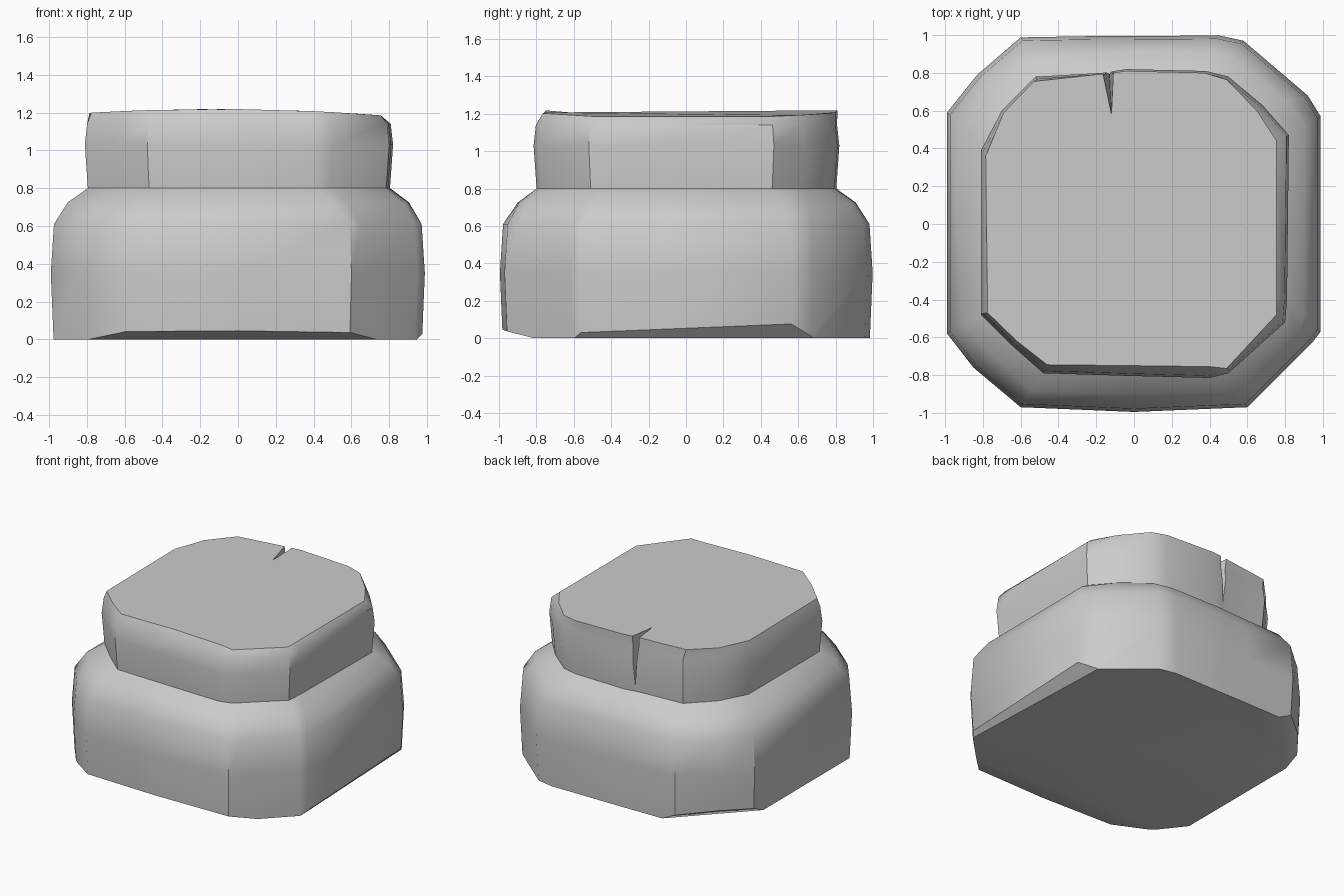
import bpy, bmesh
from mathutils import Vector

if "Cube" in bpy.data.objects:
    bpy.data.objects.remove(bpy.data.objects["Cube"])

# Plan outlines, counter-clockwise from the front left: base, upper block, top rim
BASE = [(-.6, -.97), (0, -.995), (.6, -.97), (.66, -.91), (.95, -.62), (.988, -.57),
        (.988, .57), (.92, .68), (.58, .97), (.45, .998), (0, .995), (-.2, .995),
        (-.6, .988), (-.83, .79), (-.99, .59), (-.99, -.58), (-.85, -.76)]
UPPER = [(-.48, -.79), (0, -.805), (.4, -.815), (.5, -.79), (.8, -.52), (.81, -.4),
         (.82, .47), (.68, .63), (.5, .78), (.38, .81), (-.04, .82), (-.17, .8),
         (-.52, .78), (-.7, .6), (-.81, .39), (-.81, -.48), (-.65, -.64)]
RIM = [(-.46, -.745), (0, -.75), (.4, -.755), (.49, -.765), (.755, -.48), (.755, -.4),
       (.755, .44), (.65, .6), (.49, .765), (.37, .8), (-.04, .81), (-.16, .795),
       (-.53, .755), (-.69, .59), (-.785, .36), (-.775, -.47), (-.62, -.62)]


def scaled(outline, s):
    return [(x * s, y * s) for x, y in outline]


def blend(a, b, t):
    return [tuple(Vector(p).lerp(Vector(q), t)) for p, q in zip(a, b)]


def chip(bm, a, b, c):
    """Slice off everything on the outer side of the plane through three points."""
    a, b, c = Vector(a), Vector(b), Vector(c)
    n = (b - a).cross(c - a).normalized()
    if n.dot(Vector((0, 0, .6)) - a) > 0:
        n = -n
    res = bmesh.ops.bisect_plane(bm, geom=bm.verts[:] + bm.edges[:] + bm.faces[:],
                                 plane_co=a, plane_no=n, clear_outer=True)
    edges = [e for e in res["geom_cut"] if isinstance(e, bmesh.types.BMEdge)]
    bmesh.ops.holes_fill(bm, edges=edges, sides=0)


def finish(name, bm):
    bmesh.ops.recalc_face_normals(bm, faces=bm.faces[:])
    mesh = bpy.data.meshes.new(name)
    bm.to_mesh(mesh)
    bm.free()
    obj = bpy.data.objects.new(name, mesh)
    bpy.context.collection.objects.link(obj)
    return obj


# Two-tier stone block lofted through its levels
levels = [(0, scaled(BASE, .985)), (.35, BASE), (.61, scaled(BASE, .983)),
          (.725, blend(BASE, UPPER, .5)), (.8, scaled(UPPER, .98)),
          (1.03, UPPER), (1.14, scaled(UPPER, .985)), (1.2, RIM)]
bm = bmesh.new()
rings = []
for z, outline in levels:
    top = z == 1.2
    rings.append([bm.verts.new((x, y, z + (.018 - .045 * x * x - .01 * x if top else 0)))
                  for x, y in outline])
n = len(BASE)
for lo, hi in zip(rings, rings[1:]):
    for i in range(n):
        j = (i + 1) % n
        bm.faces.new((lo[i], lo[j], hi[j], hi[i]))
bm.faces.new(rings[0][::-1])
bm.faces.new(rings[-1])

# Worn bottom edges: front, right, back left corner
chip(bm, (-.6, -.97, .045), (.6, -.97, .04), (0, -.8, 0))
chip(bm, (.98, -.58, .035), (.98, .57, .08), (.9, .57, 0))
chip(bm, (-.6, .98, .06), (-.9, .69, .07), (-.7, .75, 0))
block = finish("stone_block", bm)

# Crack down the back of the upper block
bm = bmesh.new()
for p in [(-.18, .86, 1.25), (-.105, .86, 1.25), (-.118, .55, 1.25), (-.13, .81, .82)]:
    bm.verts.new(p)
bmesh.ops.convex_hull(bm, input=bm.verts[:])
crack = finish("crack_cutter", bm)
crack.hide_render = True

bpy.context.view_layer.objects.active = block
block.select_set(True)
mod = block.modifiers.new("crack", 'BOOLEAN')
mod.operation = 'DIFFERENCE'
mod.solver = 'EXACT'
mod.object = crack
bpy.ops.object.modifier_apply(modifier=mod.name)
bpy.data.objects.remove(crack)
bpy.ops.object.shade_smooth_by_angle(angle=.66)
